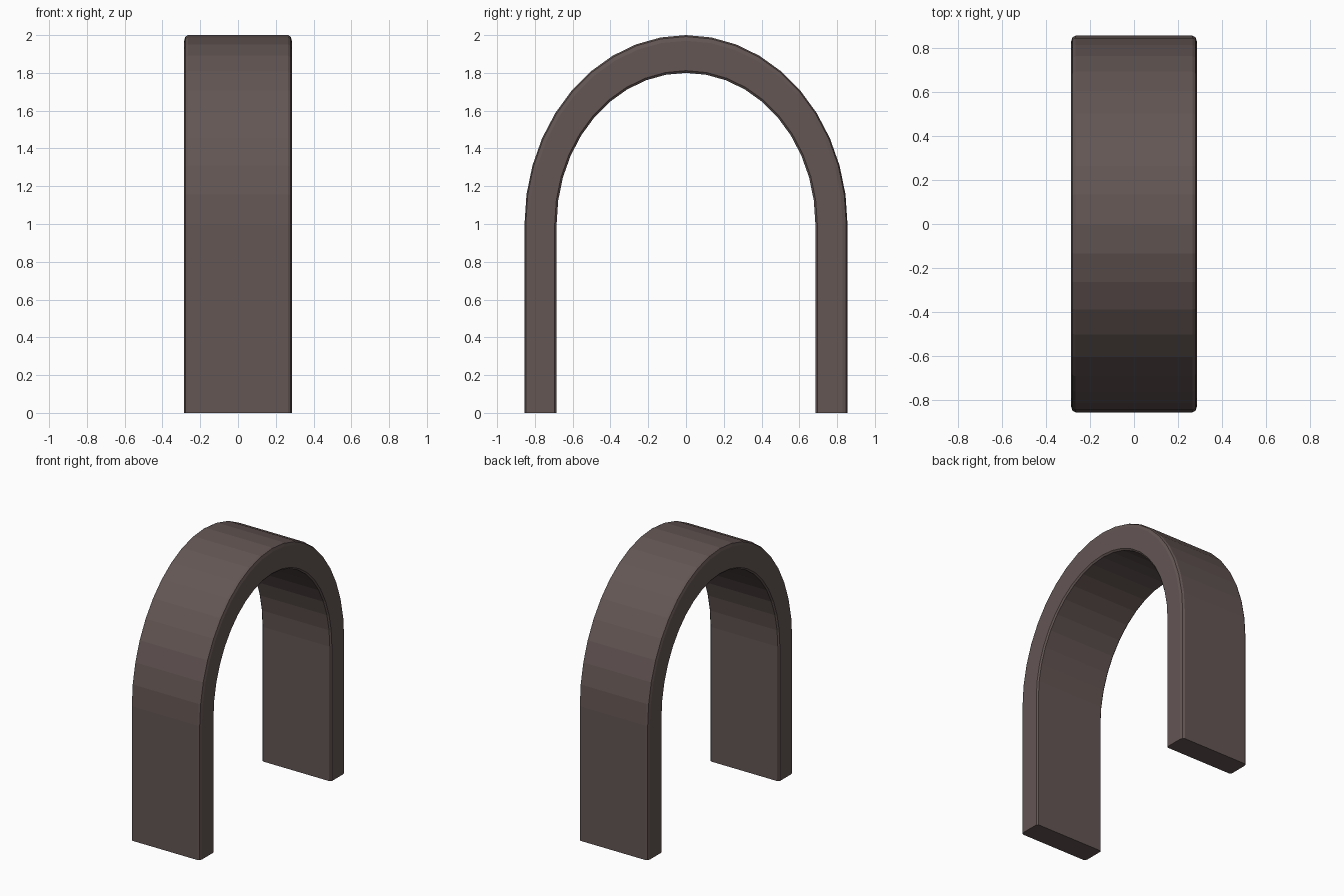
import bpy, bmesh
from math import sin, cos, pi

if "Cube" in bpy.data.objects:
    bpy.data.objects.remove(bpy.data.objects["Cube"])

# Half cross-section: (x, depth) with depth 0 = inner face, 1 = outer face
half = [(0.275, 0.0), (0.285, 0.06), (0.285, 0.85), (0.279, 0.96), (0.265, 1.0)]
section = half + [(-x, d) for x, d in reversed(half)]

# Stations along the arch: foot, 20-segment elliptical crown, foot
SEGS = 20
INNER, OUTER, SPRING = (0.685, 0.80), (0.855, 1.0), 1.0


def station(a, foot=False):
    ring = []
    for x, d in section:
        ry = INNER[0] + (OUTER[0] - INNER[0]) * d
        rz = INNER[1] + (OUTER[1] - INNER[1]) * d
        z = 0.0 if foot else SPRING + rz * sin(a)
        ring.append((x, ry * cos(a), z))
    return ring


stations = [station(0, True)]
stations += [station(pi * i / SEGS) for i in range(SEGS + 1)]
stations += [station(pi, True)]

# Loft the section along the stations and cap both feet
bm = bmesh.new()
rings = [[bm.verts.new(p) for p in s] for s in stations]
n = len(section)
for a, b in zip(rings, rings[1:]):
    for i in range(n):
        j = (i + 1) % n
        bm.faces.new((a[i], a[j], b[j], b[i]))
bm.faces.new(rings[0])
bm.faces.new(rings[-1])
bmesh.ops.recalc_face_normals(bm, faces=bm.faces[:])

mesh = bpy.data.meshes.new("arch")
bm.to_mesh(mesh)
bm.free()
arch = bpy.data.objects.new("arch", mesh)
bpy.context.collection.objects.link(arch)

# Dark brown material
mat = bpy.data.materials.new("dark_brown")
mat.diffuse_color = (0.125, 0.093, 0.088, 1)
mat.use_nodes = True
mat.node_tree.nodes["Principled BSDF"].inputs["Base Color"].default_value = mat.diffuse_color
mesh.materials.append(mat)
